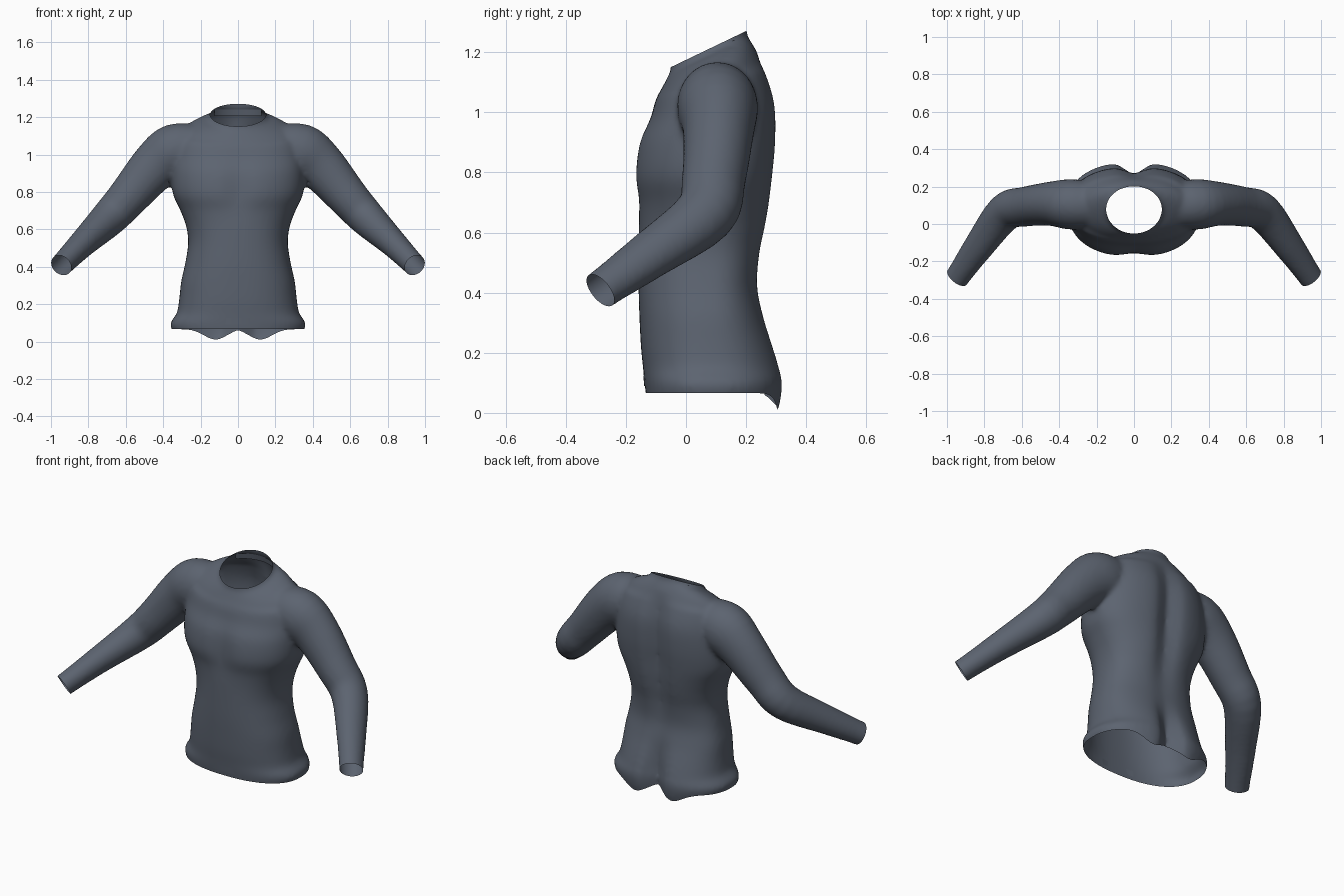
import bpy, bmesh, math
from mathutils import Vector

if "Cube" in bpy.data.objects:
    bpy.data.objects.remove(bpy.data.objects["Cube"])

cloth = bpy.data.materials.new("slate_cloth")
cloth.diffuse_color = (0.107, 0.126, 0.162, 1)
cloth.use_nodes = True
cloth.node_tree.nodes["Principled BSDF"].inputs["Base Color"].default_value = cloth.diffuse_color


def smooth_rows(rows, steps=4):
    """Catmull-Rom interpolation through rows of numbers."""
    out = []
    for i in range(len(rows) - 1):
        p = [rows[max(0, min(len(rows) - 1, i + k))] for k in (-1, 0, 1, 2)]
        for s in range(steps):
            t = s / steps
            out.append([0.5 * (2 * b + (c - a) * t + (2 * a - 5 * b + 4 * c - d) * t * t
                               + (3 * b - a - 3 * c + d) * t ** 3) for a, b, c, d in zip(*p)])
    return out + [list(rows[-1])]


def loft(bm, rings):
    """Closed solid through a list of point rings."""
    vs = [[bm.verts.new(p) for p in r] for r in rings]
    n = len(vs[0])
    for a, b in zip(vs, vs[1:]):
        for j in range(n):
            bm.faces.new((a[j], a[(j + 1) % n], b[(j + 1) % n], b[j]))
    bm.faces.new(vs[0][::-1])
    bm.faces.new(vs[-1])


def spow(v, e):
    return math.copysign(abs(v) ** e, v)


def finish(bm, name):
    me = bpy.data.meshes.new(name)
    bm.to_mesh(me)
    bm.free()
    me.materials.append(cloth)
    ob = bpy.data.objects.new(name, me)
    bpy.context.collection.objects.link(ob)
    bpy.ops.object.select_all(action='DESELECT')
    ob.select_set(True)
    bpy.context.view_layer.objects.active = ob
    return ob


N = 64
bm = bmesh.new()

# Torso: height, half width, front y, back y, tilt, back groove, chest dip
torso = [
    (-0.10, 0.30, -0.11, 0.27, 0, 0.07, 0),
    (0.00, 0.325, -0.125, 0.315, 0, 0.07, 0),
    (0.09, 0.362, -0.137, 0.33, 0, 0.07, 0),
    (0.15, 0.328, -0.143, 0.32, 0, 0.065, 0),
    (0.22, 0.315, -0.15, 0.298, 0, 0.045, 0),
    (0.32, 0.304, -0.155, 0.263, 0, 0.015, 0),
    (0.42, 0.282, -0.158, 0.242, 0, 0.01, 0),
    (0.53, 0.266, -0.158, 0.252, 0, 0.02, 0),
    (0.62, 0.278, -0.157, 0.272, 0, 0.03, 0),
    (0.70, 0.308, -0.160, 0.285, 0, 0.035, 0.005),
    (0.79, 0.348, -0.175, 0.295, 0, 0.04, 0.02),
    (0.90, 0.355, -0.160, 0.305, 0, 0.04, 0.015),
    (1.00, 0.345, -0.122, 0.303, 0.1, 0.035, 0.005),
    (1.08, 0.33, -0.10, 0.275, 0.2, 0.02, 0),
    (1.14, 0.29, -0.078, 0.238, 0.35, 0, 0),
    (1.18, 0.21, -0.062, 0.213, 0.45, 0, 0),
    (1.205, 0.15, -0.052, 0.202, 0.48, 0, 0),
    (1.30, 0.138, -0.045, 0.198, 0.48, 0, 0),
]
rings = []
for z, w, f, b, tilt, groove, dip in smooth_rows(torso):
    ring = []
    e = 0.85 if z < 1.1 else 1.0
    for j in range(N):
        a = 2 * math.pi * j / N
        x, s = w * spow(math.cos(a), e), spow(math.sin(a), e)
        y = 0.08 + s * (b - 0.08 if s > 0 else 0.08 - f)
        if s > 0:
            y -= groove * math.exp(-(x / 0.06) ** 2)
        else:
            y += dip * math.exp(-(x / 0.07) ** 2)
        ring.append((x, y, z + tilt * (y - 0.08)))
    rings.append(ring)
loft(bm, rings)

# Sleeves: centre x, y, z, radius in the front plane, radius in depth
sleeve = [
    (0.20, 0.10, 1.04, 0.12, 0.12),
    (0.335, 0.105, 1.015, 0.15, 0.135),
    (0.445, 0.108, 0.935, 0.132, 0.118),
    (0.585, 0.092, 0.775, 0.11, 0.106),
    (0.69, 0.062, 0.66, 0.098, 0.102),
    (0.83, -0.12, 0.525, 0.074, 0.084),
    (0.945, -0.285, 0.408, 0.061, 0.067),
    (1.02, -0.392, 0.332, 0.061, 0.067),
]
path = smooth_rows(sleeve)
for side in (1, -1):
    rings = []
    for i, (x, y, z, ru, rv) in enumerate(path):
        t = Vector(path[min(i + 1, len(path) - 1)][:3]) - Vector(path[max(i - 1, 0)][:3])
        u = t.cross(Vector((0, 1, 0))).normalized()
        v = t.cross(u).normalized()
        ring = []
        for j in range(32):
            a = 2 * math.pi * j / 32
            p = Vector((x, y, z)) + u * ru * math.cos(a) + v * rv * math.sin(a)
            ring.append((p.x * side, p.y, p.z))
        rings.append(ring)
    loft(bm, rings)
bmesh.ops.recalc_face_normals(bm, faces=bm.faces)

# Blend torso and sleeves into one skin
shirt = finish(bm, "shirt_body")
m = shirt.modifiers.new("blend", 'REMESH')
m.mode, m.voxel_size = 'VOXEL', 0.013
m = shirt.modifiers.new("soften", 'SMOOTH')
m.factor, m.iterations = 0.5, 7
for name in ("blend", "soften"):
    bpy.ops.object.modifier_apply(modifier=name)

bm = bmesh.new()
bm.from_mesh(shirt.data)


def cut(point, normal, region):
    """Open the skin along a plane, only inside a region."""
    faces = [f for f in bm.faces if region(f.calc_center_median())]
    geom = faces + list({e for f in faces for e in f.edges}) + list({v for f in faces for v in f.verts})
    bmesh.ops.bisect_plane(bm, geom=geom, plane_co=point, plane_no=normal, clear_outer=True)


# Neck and wrist openings
cut((0, 0.08, 1.213), (0, -0.48, 1), lambda c: c.z > 1.08 and abs(c.x) < 0.25)
for side in (1, -1):
    cut((0.945 * side, -0.285, 0.408), (0.115 * side, -0.165, -0.117),
        lambda c: c.x * side > 0.84 and c.y < -0.15)


# Wavy hem: lower in two lobes at the back
def hem(p):
    back = max(0, min(1, (p.y - 0.2) / 0.08))
    lobes = math.exp(-((abs(p.x) - 0.12) / 0.085) ** 2)
    return 0.066 - back * 0.055 * lobes


shift = {v: hem(v.co) for v in bm.verts}
for v in bm.verts:
    v.co.z -= shift[v]
cut((0, 0, 0), (0, 0, -1), lambda c: c.z < 0.15)
for v in bm.verts:
    v.co.z += shift[v] if v in shift else hem(v.co)
bm.to_mesh(shirt.data)
bm.free()
bpy.ops.object.shade_smooth_by_angle(angle=math.radians(50))


# Thin curved bands: neck label and front hem label
def band(name, rx, ry, a0, a1, z0, z1, lean, n=14):
    bm = bmesh.new()
    rows = []
    for i in range(n + 1):
        a = math.radians(a0 + (a1 - a0) * i / n)
        x, y = rx * math.cos(a), 0.08 + ry * math.sin(a)
        rows.append([bm.verts.new((x, y + d, z)) for d, z in ((lean, z0), (0, z1))])
    for p, q in zip(rows, rows[1:]):
        bm.faces.new((p[0], q[0], q[1], p[1]))
    finish(bm, name)
    bpy.ops.object.shade_smooth_by_angle(angle=math.radians(50))


band("neck_label", 0.155, 0.129, 35, 145, 1.205, 1.24, 0.008)
band("hem_label", 0.36, 0.222, 253, 287, 0.09, 0.125, 0.003)
